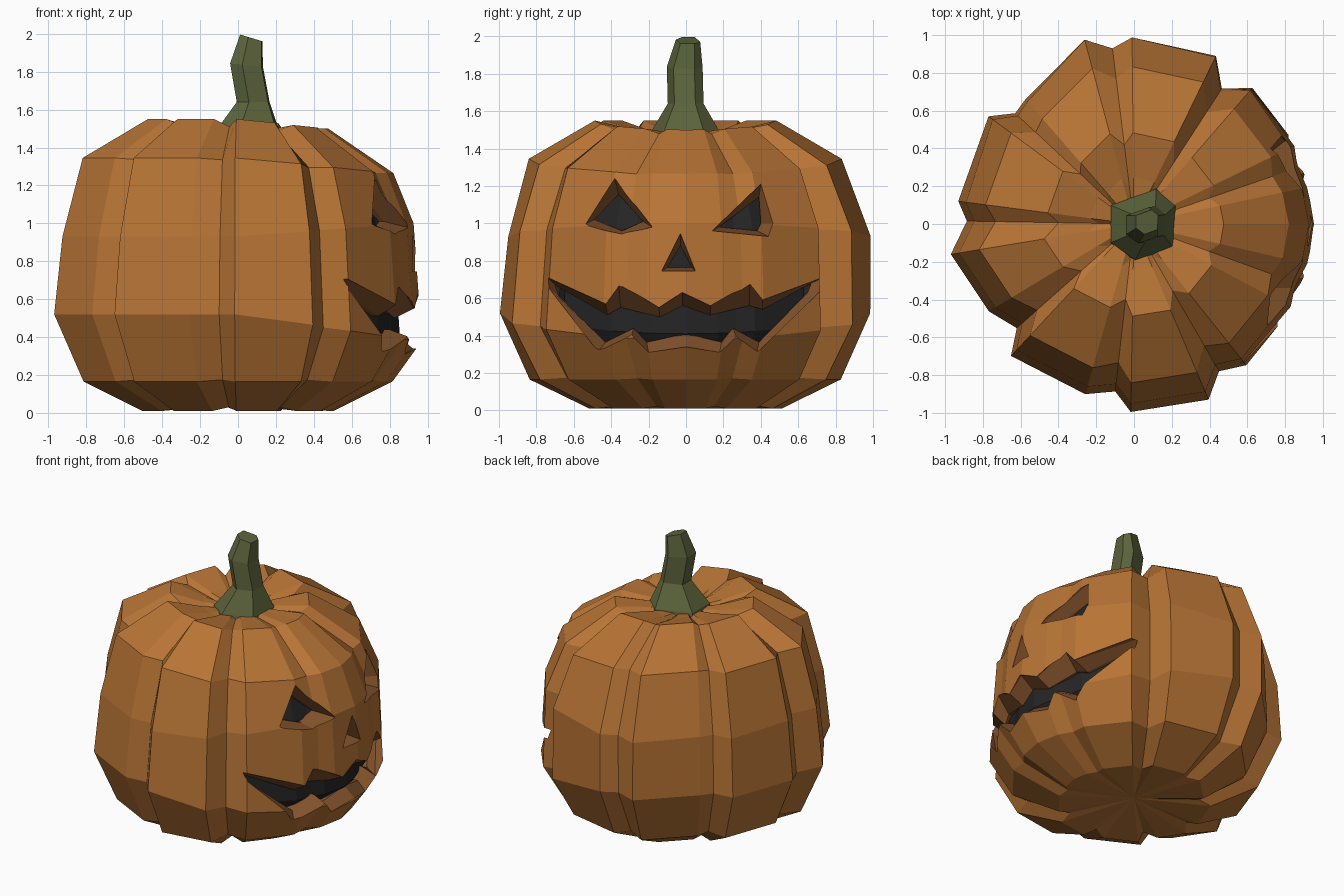
import bpy, bmesh, math

if "Cube" in bpy.data.objects:
    bpy.data.objects.remove(bpy.data.objects["Cube"])

def material(name, rgb):
    m = bpy.data.materials.new(name)
    m.diffuse_color = (*rgb, 1)
    m.use_nodes = True
    m.node_tree.nodes["Principled BSDF"].inputs["Base Color"].default_value = m.diffuse_color
    return m

ORANGE = material("pumpkin orange", (0.48, 0.176, 0.036))
BROWN = material("carved rind brown", (0.22, 0.083, 0.024))
GREEN = material("stem green", (0.107, 0.127, 0.044))
DARK = material("hollow black", (0.018, 0.018, 0.019))

def loft(name, rings, mat, bottom=None, top=None):
    """Skin equal-length rings; close ends with a flat cap or a fan to a centre point."""
    bm = bmesh.new()
    vs = [[bm.verts.new(p) for p in ring] for ring in rings]
    n = len(vs[0])
    for a, b in zip(vs, vs[1:]):
        for i in range(n):
            j = (i + 1) % n
            bm.faces.new((a[i], a[j], b[j], b[i]))
    for ring, centre in ((vs[0], bottom), (vs[-1], top)):
        if centre is None:
            bm.faces.new(ring)
        else:
            c = bm.verts.new(centre)
            for i in range(n):
                bm.faces.new((ring[i], ring[(i + 1) % n], c))
    bmesh.ops.recalc_face_normals(bm, faces=bm.faces)
    me = bpy.data.meshes.new(name)
    bm.to_mesh(me)
    bm.free()
    me.materials.append(mat)
    ob = bpy.data.objects.new(name, me)
    bpy.context.collection.objects.link(ob)
    return ob

# Lobed outline: (angle, radius, groove strength)
OUTLINE = [(0, .97, 0), (12, .95, 0), (19, .935, .6), (26, .955, 0), (49, .955, 0), (57, .854, 1),
           (64, .99, 0), (90.6, .985, 0), (97, .935, 1), (105, 1.01, 0), (131, .875, 0),
           (137, .86, 1), (143.5, .958, 0), (172.6, .938, 0), (179, .885, 1),
           (189.4, .983, 0), (211, .897, 0), (221.6, .83, 1), (227, .955, 0),
           (254, .937, 0), (263.6, .892, 1), (269, .995, 0), (293, 1.01, 0),
           (300, .9, 1), (308.5, .955, 0), (332, .95, 0), (340, .935, .6), (347, .955, 0)]
# Height profile: (z, radius factor, groove z shift, groove radius factor,
#                  drop towards the face, swell towards the back)
PROFILE = [(0.01, .52, .02, .94, 0, 0), (.165, .84, .01, .97, 0, 0), (.52, 1, 0, 1, .14, 0),
           (.93, .955, 0, 1, -.07, .05), (1.345, .845, -.01, .98, .08, 0),
           (1.55, .49, -.04, .92, .05, 0), (1.49, .25, -.03, .85, 0, 0)]

def gourd(name, mat, shrink=1.0):
    k = 1 if shrink == 1 else .92
    rings = []
    for z, f, gz, gr, drop, swell in PROFILE:
        ring = []
        for a, r, g in OUTLINE:
            t = math.radians(a)
            rad = r * f * (gr if g else 1) * shrink * (1 + swell * max(0, math.sin(t)) ** 2)
            h = z + gz * g - drop * max(0, math.cos(t))
            ring.append((rad * math.cos(t), rad * math.sin(t), .75 + (h - .75) * k))
        rings.append(ring)
    return loft(name, rings, mat, (0, 0, .75 - .70 * k), (0, 0, .75 + .7 * k))

body = gourd("pumpkin_body", ORANGE)
body.data.materials.append(BROWN)
gourd("dark_hollow", DARK, .88)

# Carved face: tapered cutters that follow the curved front and leave brown walls
FRONT = [(.165, .84), (.38, 1), (1.0, .955), (1.265, .845)]

def surface_x(y, z):
    for (z0, f0), (z1, f1) in zip(FRONT, FRONT[1:]):
        if z <= z1:
            break
    k = .955 * (f0 + (f1 - f0) * (z - z0) / (z1 - z0))
    return math.sqrt(max(.3, k * k - y * y))

def carve(name, outer, inner):
    rings = [[(1.2, y, z) for y, z in outer],
             [(surface_x(y, z) - .005, y, z) for y, z in outer],
             [(surface_x(y, z) - .11, y, z) for y, z in inner],
             [(.25, y, z) for y, z in inner]]
    cutter = loft(name, rings, BROWN)
    cutter.hide_render = True
    cutter.hide_viewport = True
    cutter.display_type = 'WIRE'
    mod = body.modifiers.new(name, 'BOOLEAN')
    mod.operation = 'DIFFERENCE'
    mod.solver = 'EXACT'
    mod.material_mode = 'TRANSFER'
    mod.object = cutter

carve("left_eye_cutter",
      [(-.38, 1.24), (-.55, .99), (-.34, .94), (-.18, .98)],
      [(-.36, 1.155), (-.49, 1.02), (-.34, .96), (-.23, 1.01)])
carve("right_eye_cutter",
      [(.40, 1.21), (.14, .96), (.44, .93), (.465, 1.0)],
      [(.39, 1.14), (.175, .98), (.38, .96), (.40, 1.0)])
carve("nose_cutter",
      [(-.03, .945), (-.13, .745), (.05, .745)],
      [(-.03, .88), (-.10, .765), (.03, .765)])
carve("mouth_cutter",
      [(-.74, .71), (-.43, .57), (-.36, .68), (-.145, .55), (-.02, .63), (.13, .56),
       (.34, .68), (.41, .59), (.73, .71),
       (.72, .64), (.38, .31), (.27, .39), (.18, .31), (0, .34), (-.2, .31),
       (-.29, .40), (-.47, .315), (-.73, .65)],
      [(-.70, .67), (-.42, .51), (-.35, .55), (-.14, .50), (-.02, .555), (.13, .51),
       (.34, .56), (.41, .54), (.67, .68),
       (.65, .63), (.39, .365), (.25, .44), (.19, .365), (0, .41), (-.21, .365),
       (-.28, .44), (-.43, .365), (-.68, .61)])

# Bent six-sided stem: (centre x, centre y, z, radius, tilt)
SIDES = [70, 30, -38, -103, -150, 150]
stem = []
for cx, cy, z, r, tilt in [(.05, 0, 1.44, .205, 0), (.05, 0, 1.485, .195, 0), (.08, 0, 1.64, .1, 0),
                           (.045, -.005, 1.835, .1, -.1), (.07, .012, 1.978, .068, -.3)]:
    ring = []
    for a in SIDES:
        dx, dy = r * math.cos(math.radians(a)), r * math.sin(math.radians(a))
        ring.append((cx + dx, cy + dy, z + tilt * dx))
    stem.append(ring)
loft("stem", stem, GREEN)
